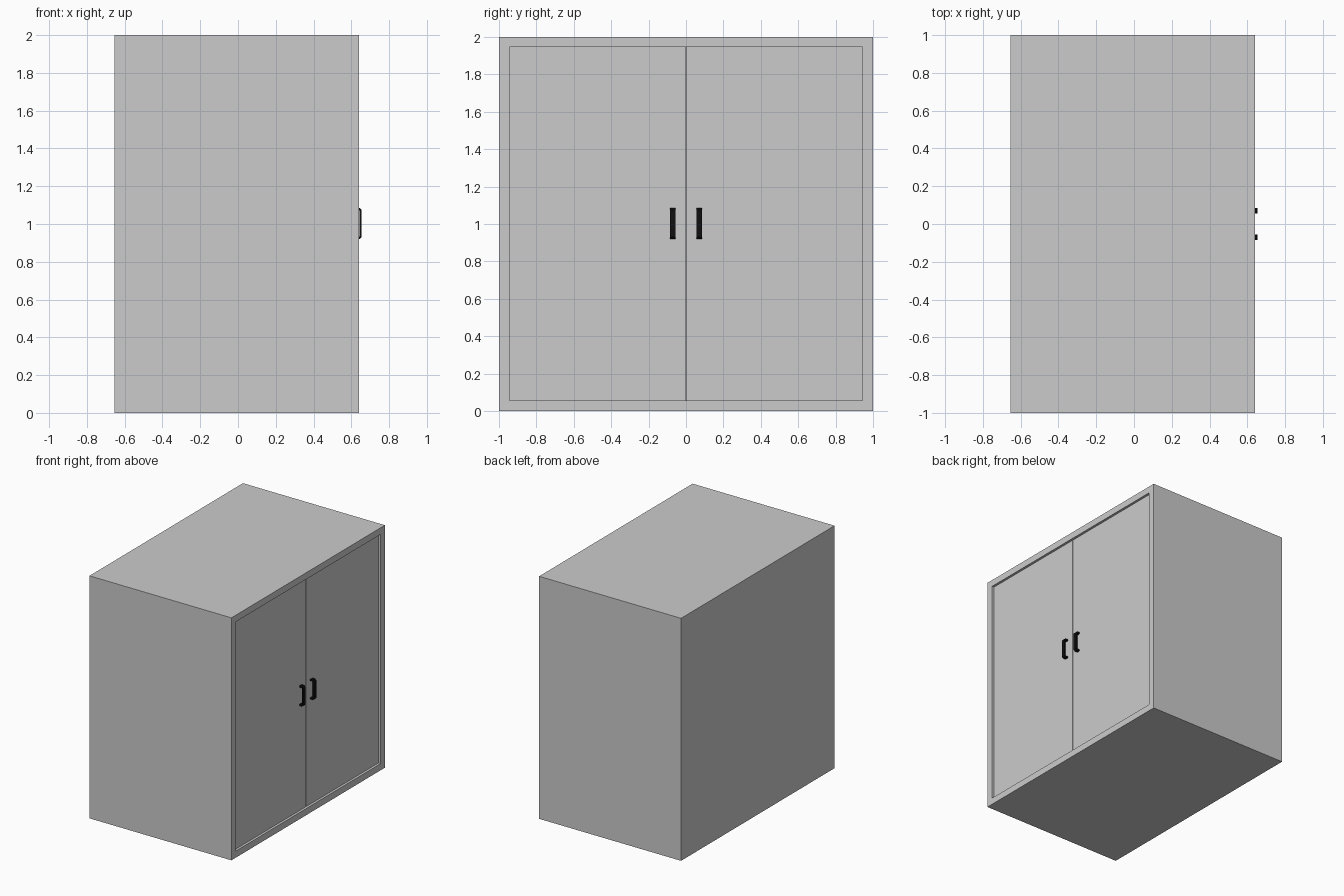
import bpy, bmesh

if "Cube" in bpy.data.objects:
    bpy.data.objects.remove(bpy.data.objects["Cube"])

BACK, FRONT = -0.655, 0.64
T = 0.055            # panel thickness
DOOR_X = FRONT - 0.02


def mesh_object(name, bm):
    bmesh.ops.recalc_face_normals(bm, faces=bm.faces)
    mesh = bpy.data.meshes.new(name)
    bm.to_mesh(mesh)
    bm.free()
    obj = bpy.data.objects.new(name, mesh)
    bpy.context.collection.objects.link(obj)
    return obj


def box(name, x, y, z):
    bm = bmesh.new()
    bmesh.ops.create_cube(bm, size=1)
    for v in bm.verts:
        for i, (a, b) in enumerate((x, y, z)):
            v.co[i] = a if v.co[i] < 0 else b
    return mesh_object(name, bm)


def extrude_profile(name, points, y0, y1):
    """Extrude an x-z outline along y."""
    bm = bmesh.new()
    face = bm.faces.new([bm.verts.new((x, y0, z)) for x, z in points])
    new = bmesh.ops.extrude_face_region(bm, geom=[face])["geom"]
    verts = [g for g in new if isinstance(g, bmesh.types.BMVert)]
    bmesh.ops.translate(bm, verts=verts, vec=(0, y1 - y0, 0))
    return mesh_object(name, bm)


# Carcass: one open-fronted shell with a recess for the doors
bm = bmesh.new()
bmesh.ops.create_cube(bm, size=1)
for v in bm.verts:
    v.co = (BACK if v.co.x < 0 else FRONT, 2 * v.co.y, v.co.z * 2 + 1)
bm.normal_update()
front = [f for f in bm.faces if f.normal.x > 0.9]
bmesh.ops.inset_region(bm, faces=front, thickness=T, use_even_offset=True)
inner = bmesh.ops.extrude_face_region(bm, geom=front)["geom"]
bmesh.ops.delete(bm, geom=[f for f in front if f.is_valid], context='FACES')
bmesh.ops.translate(bm, vec=(BACK + T - FRONT, 0, 0),
                    verts=[g for g in inner if isinstance(g, bmesh.types.BMVert)])
mesh_object("cabinet_carcass", bm)

# Bow handle outline with chamfered corners, hollow behind the bar
X0, X1, Z0, Z1, C, W = DOOR_X, 0.655, 0.92, 1.085, 0.01, 0.013
outline = [(X0, Z0), (X1 - C, Z0), (X1, Z0 + C), (X1, Z1 - C), (X1 - C, Z1), (X0, Z1),
           (X0, Z1 - W), (X1 - W, Z1 - W), (X1 - W, Z0 + W), (X0, Z0 + W)]

black = bpy.data.materials.new("handle_black")
black.diffuse_color = (0.005, 0.005, 0.005, 1)
black.use_nodes = True
black.node_tree.nodes["Principled BSDF"].inputs["Base Color"].default_value = black.diffuse_color

# Doors and handles, mirrored about the centre
for side, s in (("left", -1), ("right", 1)):
    box(side + "_door", (DOOR_X - 0.04, DOOR_X),
        sorted((s * 0.003, s * (1 - T))), (T, 2 - T))
    handle = extrude_profile(side + "_handle", outline, *sorted((s * 0.056, s * 0.086)))
    handle.data.materials.append(black)
